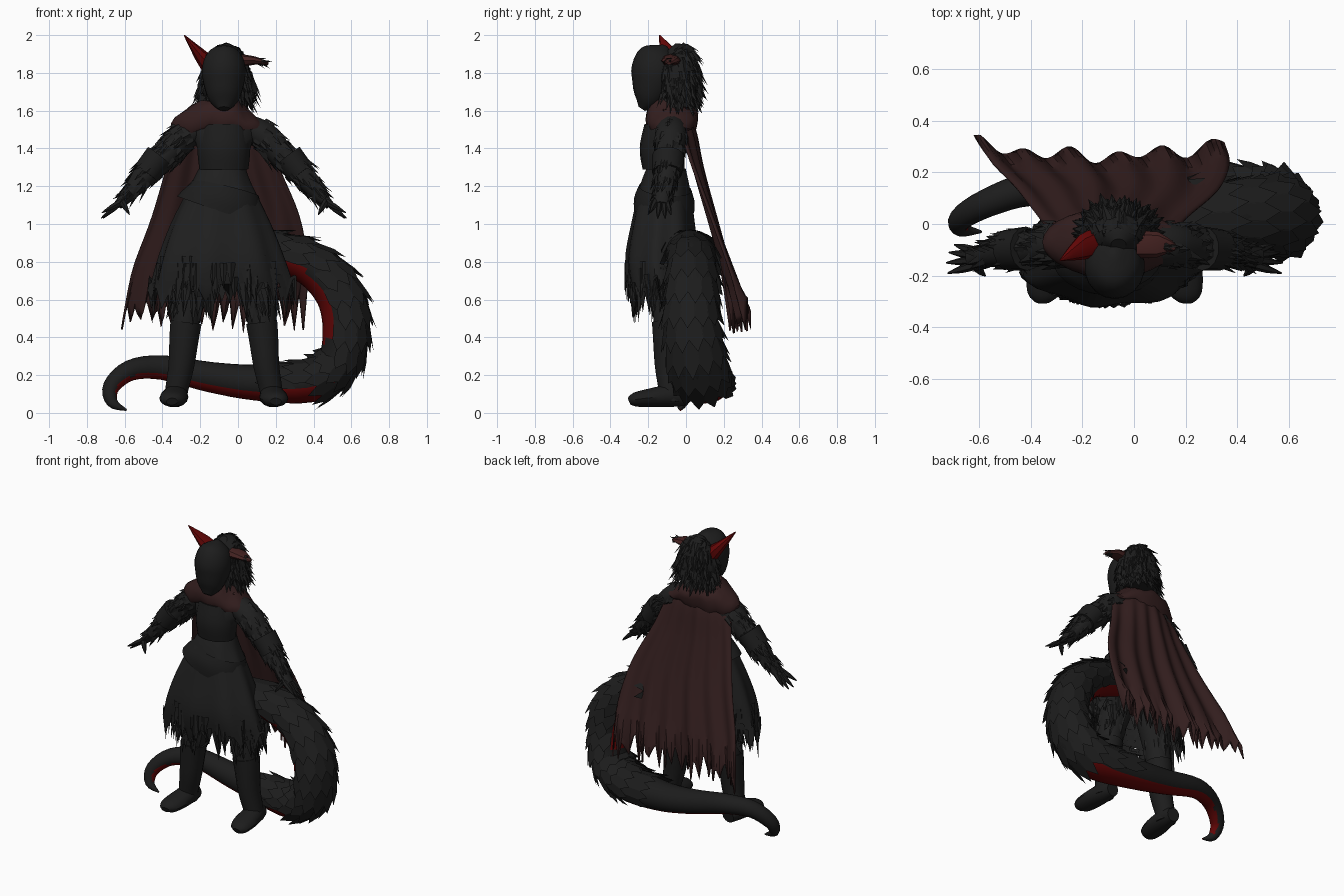
import bpy, bmesh, math, random
from mathutils import Vector

random.seed(4)
if "Cube" in bpy.data.objects:
    bpy.data.objects.remove(bpy.data.objects["Cube"])

MID = -.075          # body centre line
X, Y = Vector((1, 0, 0)), Vector((0, 1, 0))
made = []


def material(name, r, g, b):
    m = bpy.data.materials.new(name)
    m.use_nodes = True
    m.diffuse_color = (r, g, b, 1)
    bsdf = next(n for n in m.node_tree.nodes if n.type == 'BSDF_PRINCIPLED')
    bsdf.inputs["Base Color"].default_value = (r, g, b, 1)
    return m


black = material("black_cloth", .014, .014, .014)
dark = material("black_scale", .012, .012, .012)
brown = material("brown_cape", .033, .013, .013)
red = material("deep_red", .13, .002, .002)
rose = material("ear_rose", .058, .016, .015)


def finish(name, bm, mat, recalc=True):
    if recalc:
        bmesh.ops.recalc_face_normals(bm, faces=bm.faces[:])
    mesh = bpy.data.meshes.new(name)
    bm.to_mesh(mesh)
    bm.free()
    mesh.materials.append(mat)
    ob = bpy.data.objects.new(name, mesh)
    bpy.context.scene.collection.objects.link(ob)
    made.append(ob)
    return ob


def path(pts, n):
    """Smooth interpolation of rows (x, y, z, radius, radius)."""
    out, last = [], len(pts) - 1
    for k in range(n + 1):
        f = k / n * last
        i = min(int(f), last - 1)
        t = f - i
        near = [pts[max(0, min(last, i + o))] for o in (-1, 0, 1, 2)]
        out.append([.5 * (2*q + (r-p)*t + (2*p - 5*q + 4*r - s)*t*t + (3*q - p - 3*r + s)*t**3)
                    for p, q, r, s in zip(*near)])
    return out


def surf(rows, i, a, lift=0, ref=Y):
    """Point, outward normal and direction of travel on a tube."""
    p, q = rows[max(i - 1, 0)], rows[min(i + 1, len(rows) - 1)]
    t = (Vector(q[:3]) - Vector(p[:3])).normalized()
    u = (ref - t * ref.dot(t)).normalized()
    w = t.cross(u)
    out = u * math.cos(a) + w * math.sin(a)
    c = rows[i]
    co = Vector(c[:3]) + u * math.cos(a) * c[3] + w * math.sin(a) * c[4]
    return co + out * lift, out, t


def tube(name, pts, mat, n=12, sides=14, ref=Y, caps=(True, True)):
    rows = path(pts, n)
    bm = bmesh.new()
    rings = [[bm.verts.new(surf(rows, i, math.tau * j / sides, 0, ref)[0])
              for j in range(sides)] for i in range(n + 1)]
    for a, b in zip(rings, rings[1:]):
        for j in range(sides):
            k = (j + 1) % sides
            bm.faces.new((a[j], a[k], b[k], b[j]))
    for ring, cap in zip((rings[0], rings[-1]), caps):
        if cap:
            bm.faces.new(ring)
    return finish(name, bm, mat)


def spike(bm, co, out, d, length, width):
    side = d.cross(out).normalized()
    base = [bm.verts.new(co + v) for v in (side * width, out * width * .6, side * -width)]
    tip = bm.verts.new(co + d.normalized() * length)
    for a, b in zip(base, base[1:] + base[:1]):
        bm.faces.new((a, b, tip))


def fur(name, pts, mat, count, span, length, width, flare, keep=lambda c: True):
    """Random pointed tufts lying along a tube."""
    rows = path(pts, 24)
    bm = bmesh.new()
    for _ in range(count):
        i = int(24 * random.uniform(*span))
        co, out, t = surf(rows, i, random.uniform(0, math.tau), -.006)
        if keep(co):
            spike(bm, co, out, t + out * random.uniform(.3, 1) * flare,
                  length * random.uniform(.6, 1.1), width)
    finish(name, bm, mat)


# Torso, chest plate and neck
tube("torso", [(MID, -.1, 1.2, .1, .12), (MID, -.11, 1.32, .1, .125), (MID, -.12, 1.42, .11, .15),
               (MID, -.09, 1.52, .1, .18), (MID, -.08, 1.58, .06, .08), (MID, -.08, 1.68, .05, .05)], black)
tube("chest_plate", [(MID, -.13, 1.29, .1, .13), (MID, -.13, 1.4, .115, .14),
                     (MID, -.12, 1.52, .1, .13)], dark, sides=16)

# Head, hair and ears
tube("face_mask", [(MID, -.235, 1.61, .02, .03), (MID, -.205, 1.66, .075, .08), (MID, -.175, 1.75, .115, .11),
                   (MID, -.16, 1.83, .125, .115), (MID, -.13, 1.9, .1, .085), (MID, -.11, 1.945, .01, .01)],
     dark, n=16, sides=18)
hair = [(-.06, -.08, 1.935, .03, .03), (-.06, -.05, 1.89, .09, .095), (-.06, -.04, 1.79, .11, .13),
        (-.06, -.03, 1.71, .1, .14), (-.06, -.02, 1.64, .07, .1)]
tube("hair_cap", hair, dark)
fur("hair_tufts", hair, dark, 330, (.15, .95), .1, .024, .7, lambda c: c.y > -.12)
tube("right_ear", [(-.15, -.07, 1.84, .05, .05), (-.2, -.09, 1.895, .05, .035),
                   (-.285, -.14, 2, .003, .003)], red, n=4, sides=8)
tube("left_ear", [(.01, -.08, 1.865, .05, .035), (.09, -.08, 1.865, .05, .022),
                  (.16, -.09, 1.85, .012, .008)], rose, n=4, sides=8)
fur("left_ear_tufts", [(.1, -.08, 1.865, .03, .02), (.14, -.09, 1.855, .015, .012)],
    dark, 14, (.2, .95), .05, .012, .5)

# Skirt: pleated, with a torn hem
skirt = [(MID, -.1, 1.3, .1, .12), (-.085, -.11, 1.2, .13, .165), (-.09, -.12, 1, .165, .26),
         (-.09, -.125, .8, .19, .33), (-.085, -.11, .62, .17, .375)]
sides, rings = 56, 16
ob = tube("skirt", skirt, black, n=rings, sides=sides, caps=(True, False))
for v in ob.data.vertices:
    i, j = divmod(v.index, sides)
    f = i / rings
    a = j * math.tau / sides
    pleat = 1 + .06 * f * math.sin(a * 8) + .05 * f * abs(math.sin(2 * a))
    v.co.x = -.09 + (v.co.x + .09) * pleat
    v.co.y = -.11 + (v.co.y + .11) * pleat
    if i >= rings - 1:
        v.co.z += random.uniform(.02, .1) if j % 3 else random.uniform(-.08, 0)
fur("skirt_tatters", skirt, black, 120, (.72, .96), .17, .028, .2)
tube("waist_sash", [(-.065, -.11, 1.19, .14, .18), (-.08, -.115, 1.13, .16, .21),
                    (-.1, -.115, 1.07, .16, .235)], dark, n=6, sides=24, caps=(False, False))

# Arms, hands, legs and boots, mirrored about the body line
for side, s in (("left", 1), ("right", -1)):
    def place(rows):
        return [(MID + s * r[0],) + r[1:] for r in rows]

    arm = place([(.13, -.08, 1.51, .08, .07), (.22, -.08, 1.46, .085, .08), (.31, -.09, 1.36, .07, .07),
                 (.4, -.1, 1.28, .07, .07), (.5, -.12, 1.16, .045, .04), (.56, -.13, 1.1, .04, .025)])
    tube(side + "_arm", arm, black)
    fur(side + "_shoulder_fur", arm, black, 60, (.15, .5), .08, .024, .35)
    fur(side + "_forearm_fur", arm, dark, 60, (.55, .85), .08, .022, .35)
    cuff = place([(.34, -.095, 1.36, .085, .08), (.41, -.1, 1.27, .08, .075)])
    tube(side + "_elbow_guard", cuff, dark, n=3)
    for k, (dx, y, z) in enumerate(((.645, -.19, 1.06), (.65, -.15, 1.03), (.64, -.11, 1.03),
                                    (.62, -.08, 1.05), (.5, -.2, 1.05))):
        base = (.54, -.13 + (y + .13) * .5, 1.12)
        mid = tuple((a + b) / 2 for a, b in zip(base, (dx, y, z)))
        tube(f"{side}_finger_{k + 1}", place([base + (.018, .018), mid + (.015, .015),
                                              (dx, y, z, .003, .003)]), dark, n=4, sides=6)

    tube(side + "_leg", place([(.09, -.08, .95, .1, .1), (.15, -.08, .75, .1, .11),
                               (.195, -.09, .55, .085, .085), (.21, -.09, .4, .075, .07)]), black)
    tube(side + "_boot", place([(.2, -.09, .48, .09, .085), (.21, -.09, .4, .085, .08),
                                (.225, -.09, .25, .075, .07), (.25, -.08, .12, .065, .062),
                                (.255, -.08, .06, .065, .062)]), dark)
    tube(side + "_foot", place([(.25, .0, .08, .045, .045), (.255, -.08, .09, .065, .06),
                                (.265, -.19, .08, .075, .05), (.275, -.27, .07, .062, .038),
                                (.275, -.3, .06, .03, .02)]), dark, ref=X)
    knee = place([(.18, -.085, .66, .09, .09), (.2, -.09, .54, .088, .088)])
    fur(side + "_knee_tatters", knee, black, 26, (.1, .9), .1, .024, .2)

# Cape: a folded sheet with a ragged hem and trailing corners
profile = [(1.61, .0, -.2, .05), (1.5, .05, -.32, .15), (1.3, .085, -.38, .22),
           (1.03, .15, -.46, .33), (.76, .215, -.56, .37), (.52, .265, -.62, .35)]
cols, rows = 54, 22
bm = bmesh.new()
jag = [random.uniform(-.1, -.02) if c % 3 == 0 else random.uniform(0, .09) for c in range(cols + 1)]
grid = []
for r, (z, y, x0, x1) in enumerate(path(profile, rows)):
    f = r / rows
    line = []
    for c in range(cols + 1):
        u = c / cols
        edge = (2 * u - 1) ** 2
        fold = f * (.022 * math.sin(u * 34 + f) + .012 * math.sin(u * 19 + 1))
        line.append(bm.verts.new((x0 + (x1 - x0) * u, y + fold + edge * (.05 * f - .12 * (1 - f)),
                                  z + jag[c] * max(0, f - .8) * 5)))
    grid.append(line)
for a, b in zip(grid, grid[1:]):
    for c in range(cols):
        bm.faces.new((a[c], a[c + 1], b[c + 1], b[c]))
cape = finish("cape", bm, brown)
cape.modifiers.new("thickness", 'SOLIDIFY').thickness = .01
ob = tube("cape_collar", [(MID, -.07, 1.64, .09, .09), (MID, -.075, 1.62, .12, .13), (-.085, -.075, 1.57, .14, .22),
                          (-.09, -.07, 1.52, .13, .265), (-.09, -.07, 1.5, .12, .25)],
          brown, n=8, sides=28, caps=(False, False))
for v in ob.data.vertices:
    v.co.z += .012 * math.sin(v.co.x * 45 + v.co.y * 20) - .1 * max(0, -v.co.x - .2)

# Tail, with a red belly
tail = [(-.05, -.02, .88, .1, .1), (.15, .02, .86, .13, .1), (.38, .03, .79, .13, .115), (.53, .03, .64, .135, .125),
        (.57, .03, .45, .14, .122), (.53, .06, .26, .145, .115), (.38, .09, .165, .135, .11), (.1, .13, .16, .105, .095),
        (-.15, .14, .19, .08, .08), (-.4, .135, .24, .065, .065), (-.57, .08, .225, .055, .055),
        (-.67, .02, .14, .045, .045), (-.665, -.02, .055, .03, .03), (-.59, -.03, .015, .005, .005)]


def belly(co):
    """Direction the red underside faces near a point of the tail."""
    if co.x > .15 and co.z > .38:
        d = (-.45, -.2, -.85) if co.z > .62 else (-.95, -.15, -.2)
    elif co.x < -.56:
        d = (.75, -.1, -.65)
    else:
        d = (0, -.2, -1) if co.x < .5 else (0, 0, 0)
    return Vector(d).normalized()


steps = 52
ob = tube("tail", tail, dark, n=steps, sides=24)
ob.data.materials.append(red)
for p in ob.data.polygons:
    p.material_index = int(p.normal.dot(belly(p.center)) > .6)

# Overlapping tail scales
rows = path(tail, steps)
bm = bmesh.new()
count = 13
for n, i in enumerate(range(3, 27, 2)):
    for k in range(count):
        a = math.tau * (k + n % 2 / 2) / count
        co, out, t = surf(rows, i, a)
        if out.dot(belly(co)) > .42:
            continue
        h = math.pi / count * 1.15
        tip = random.uniform(.025, .045)
        outline = ((0, -h, .002), (0, h, .002), (2, h * .9, .02), (3, 0, tip), (2, -h * .9, .02))
        vs = [bm.verts.new(surf(rows, i + o, a + da, lift)[0]) for o, da, lift in outline]
        f = bm.faces.new(vs)
        f.normal_update()
        if f.normal.dot(out) < 0:
            f.normal_flip()
finish("tail_scales", bm, dark, recalc=False)

# Smooth rounded parts, keep edges sharp
bpy.ops.object.select_all(action='DESELECT')
for ob in made:
    ob.select_set(True)
bpy.context.view_layer.objects.active = made[0]
bpy.ops.object.shade_smooth_by_angle(angle=math.radians(35))
